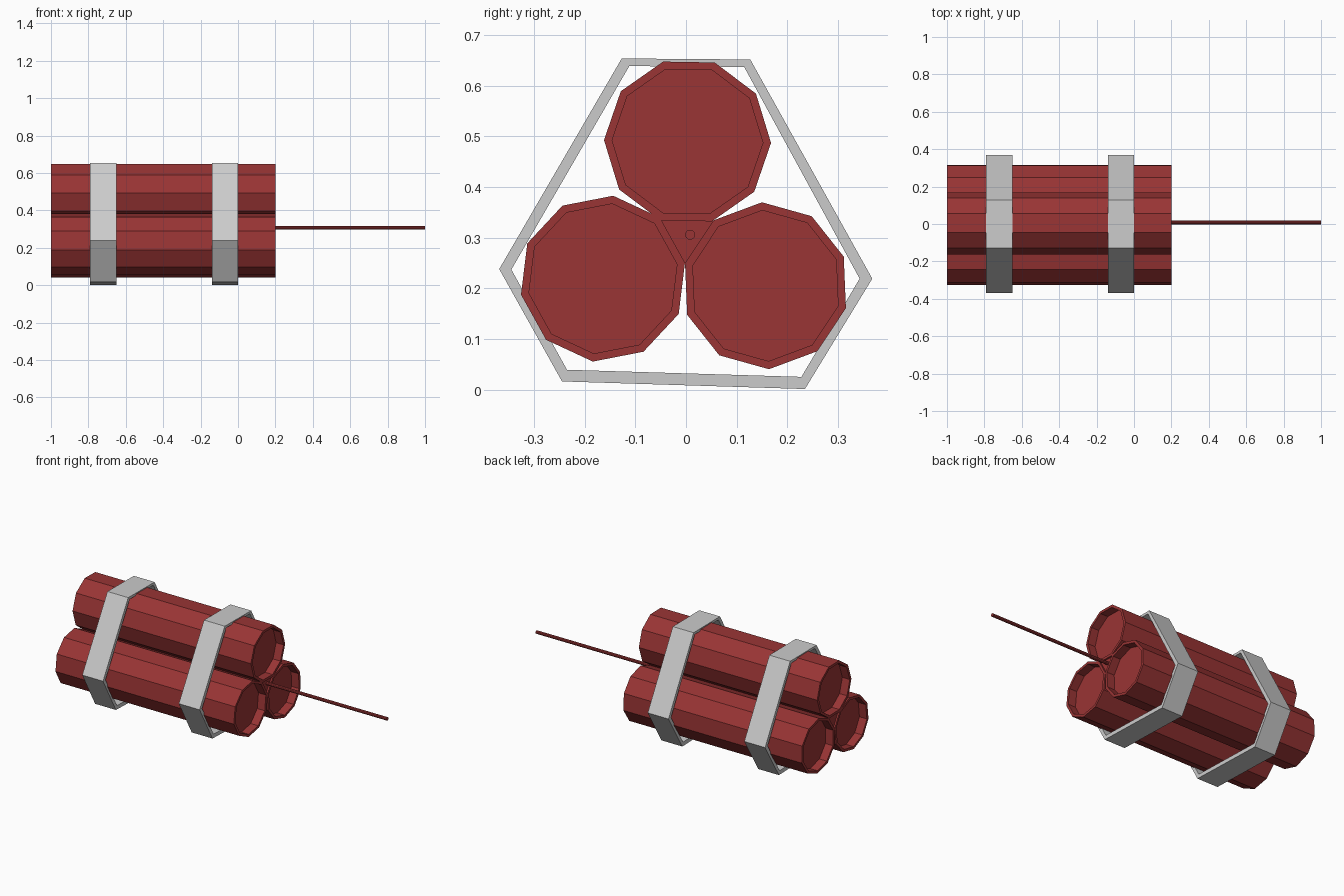
import bpy, bmesh
from math import cos, sin, radians

if "Cube" in bpy.data.objects:
    bpy.data.objects.remove(bpy.data.objects["Cube"])


def material(name, rgb):
    m = bpy.data.materials.new(name)
    m.diffuse_color = (*rgb, 1)
    m.use_nodes = True
    m.node_tree.nodes["Principled BSDF"].inputs["Base Color"].default_value = m.diffuse_color
    return m


RED = material("red_paper", (0.32, 0.035, 0.035))


def loft(name, rings, closed=False, mat=None):
    """Skin a list of (x, [(y, z), ...]) rings; cap the ends or close the loop."""
    bm = bmesh.new()
    loops = [[bm.verts.new((x, y, z)) for y, z in pts] for x, pts in rings]
    n = len(loops[0])
    pairs = list(zip(loops, loops[1:]))
    if closed:
        pairs.append((loops[-1], loops[0]))
    else:
        bm.faces.new(loops[0])
        bm.faces.new(loops[-1])
    for a, b in pairs:
        for i in range(n):
            j = (i + 1) % n
            bm.faces.new((a[i], a[j], b[j], b[i]))
    bmesh.ops.recalc_face_normals(bm, faces=bm.faces)
    mesh = bpy.data.meshes.new(name)
    bm.to_mesh(mesh)
    bm.free()
    ob = bpy.data.objects.new(name, mesh)
    bpy.context.collection.objects.link(ob)
    if mat:
        mesh.materials.append(mat)
    return ob


def polygon(cy, cz, r, turn, n=10):
    return [(cy + r * cos(radians(turn + 360 * i / n)),
             cz + r * sin(radians(turn + 360 * i / n))) for i in range(n)]


# Three ten-sided sticks with recessed ends
X0, X1, DEPTH = -1.0, 0.2, 0.05
for name, cy, cz, turn in (("top_stick", 0.003, 0.490, -1),
                           ("left_stick", -0.164, 0.219, 11),
                           ("right_stick", 0.157, 0.205, 20.4)):
    outer = polygon(cy, cz, 0.165, turn)
    inner = polygon(cy, cz, 0.149, turn)
    loft(name, [(X0 + DEPTH, inner), (X0, inner), (X0, outer),
                (X1, outer), (X1, inner), (X1 - DEPTH, inner)], mat=RED)

# Filler in the gap between the sticks
loft("core_filler", [(x, [(-0.05, 0.335), (0.055, 0.333), (0, 0.247)])
                     for x in (X0 + 0.01, X1 - 0.01)], mat=RED)

# Fuse
loft("fuse", [(x, polygon(0.008, 0.306, 0.01, 0)) for x in (X1 - 0.05, 1.0)], mat=RED)

# Two straps wrapped round the bundle
OUTER = [(-0.127, 0.654), (0.127, 0.652), (0.368, 0.219),
         (0.235, 0.001), (-0.245, 0.016), (-0.369, 0.238)]
INNER = [(-0.112, 0.639), (0.115, 0.637), (0.343, 0.219),
         (0.228, 0.025), (-0.235, 0.039), (-0.345, 0.237)]
for name, a, b in (("rear_strap", -0.79, -0.65), ("front_strap", -0.14, 0.0)):
    loft(name, [(a, OUTER), (b, OUTER), (b, INNER), (a, INNER)], closed=True)
